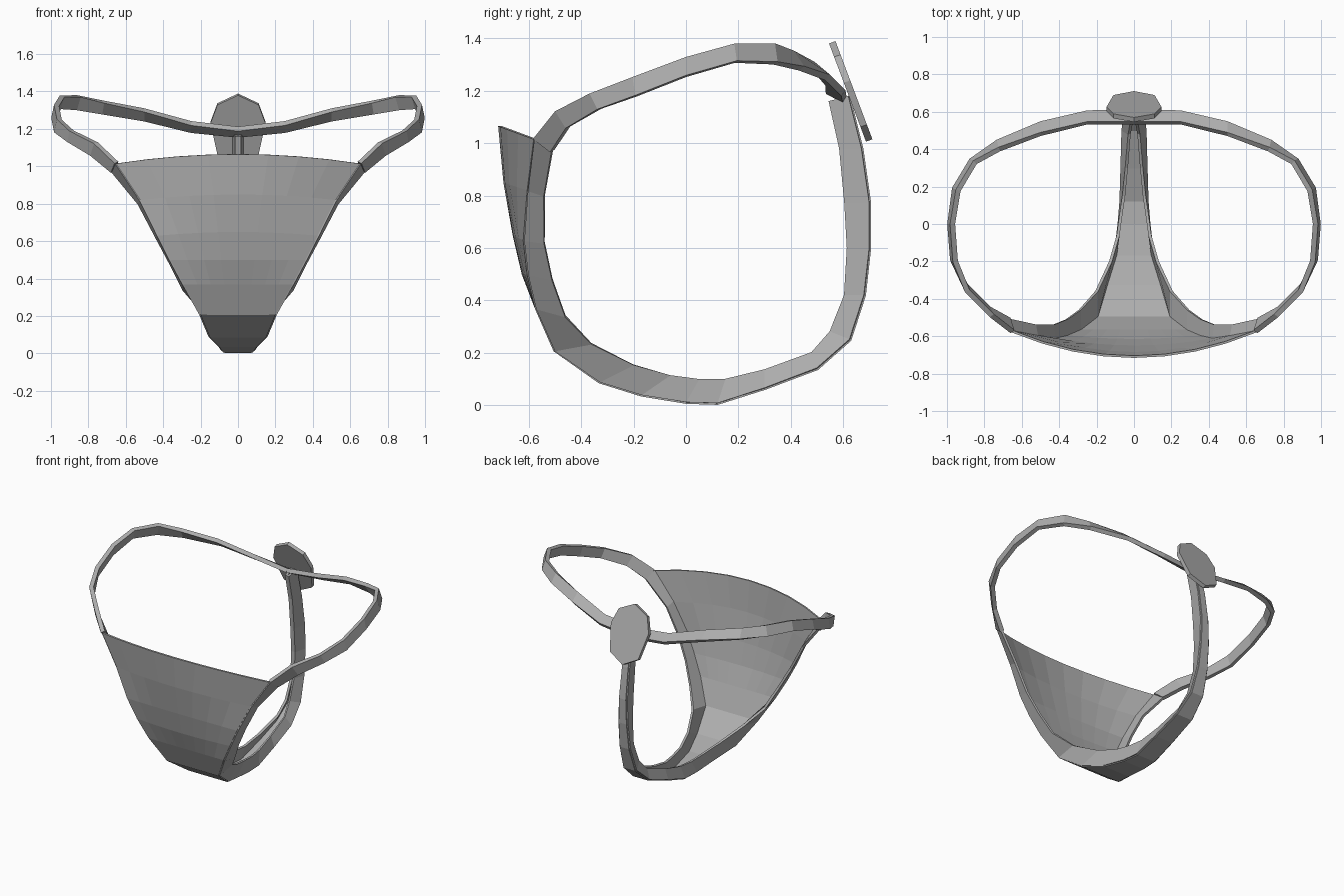
import bpy
from mathutils import Matrix, Vector

cube = bpy.data.objects.get("Cube")
if cube:
    bpy.data.objects.remove(cube, do_unlink=True)

# One plain grey cloth colour
grey = bpy.data.materials.new("cloth_grey")
grey.use_nodes = True
colour = (0.42, 0.42, 0.42, 1)
grey.diffuse_color = colour
grey.node_tree.nodes["Principled BSDF"].inputs["Base Color"].default_value = colour


def add_object(name, verts, faces):
    mesh = bpy.data.meshes.new(name)
    mesh.from_pydata(verts, [], faces)
    mesh.materials.append(grey)
    obj = bpy.data.objects.new(name, mesh)
    bpy.context.collection.objects.link(obj)
    return obj


def thicken(obj, thickness, offset=0):
    mod = obj.modifiers.new("thickness", "SOLIDIFY")
    mod.thickness = thickness
    mod.offset = offset


def add_grid(name, rows):
    """Skin a sheet over rows of equally many points."""
    width = len(rows[0])
    verts = [p for row in rows for p in row]
    faces = []
    for r in range(len(rows) - 1):
        for c in range(width - 1):
            a = r * width + c
            faces.append((a, a + 1, a + width + 1, a + width))
    return add_object(name, verts, faces)


def add_band(name, pairs, thickness):
    """Ribbon between two edge paths, mirrored to the other side."""
    obj = add_grid(name, pairs)
    thicken(obj, thickness)
    mirror = obj.modifiers.new("mirror", "MIRROR")
    mirror.use_clip = True
    return obj


# Leg edge: outer and inner edge points, from hip corner under to the back
leg = [
    ((.65, -.575, 1.015), (.67, -.51, .97)),
    ((.52, -.60, .82), (.53, -.54, .80)),
    ((.425, -.615, .63), (.435, -.54, .62)),
    ((.36, -.60, .50), (.36, -.51, .48)),
    ((.29, -.57, .37), (.29, -.46, .34)),
    ((.20, -.50, .21), (.20, -.36, .235)),
    ((.15, -.33, .09), (.125, -.20, .155)),
    ((.10, -.17, .04), (.085, -.06, .115)),
    ((.08, 0, .012), (.07, .05, .10)),
    ((.07, .12, .008), (.055, .15, .10)),
    ((.065, .30, .065), (.04, .30, .135)),
    ((.06, .50, .14), (.025, .48, .20)),
    ((.045, .625, .25), (.012, .55, .28)),
    ((.035, .68, .42), (.008, .605, .42)),
    ((.03, .70, .60), (.007, .615, .60)),
    ((.025, .70, .77), (.007, .605, .77)),
    ((.022, .67, .98), (.007, .585, .98)),
    ((.02, .62, 1.18), (.007, .545, 1.16)),
]
add_band("leg_edge_and_back_strap", leg, .016)

# Front panel, bulging forward at the top, running under into the back strap
bulge = [(-.135, .05), (-.09, .03), (-.04, .02), (-.02, 0)]
columns = 8
rows = []
for i, (outer, inner) in enumerate(leg):
    dy, dz = bulge[i] if i < len(bulge) else (0, 0)
    x, y, z = outer
    row = []
    for c in range(columns + 1):
        t = 2 * c / columns - 1
        lift = 1 - t * t
        row.append((x * t, y + dy * lift, z + dz * lift))
    rows.append(row)
panel = add_grid("front_panel", rows)
thicken(panel, .012)

# Waistband: upper and lower edge points, from hip corner round to the back
waist = [
    ((.65, -.575, 1.02), (.67, -.51, .97)),
    ((.76, -.49, 1.125), (.78, -.45, 1.06)),
    ((.89, -.36, 1.19), (.90, -.33, 1.13)),
    ((.955, -.20, 1.25), (.97, -.19, 1.18)),
    ((.97, 0, 1.325), (.985, 0, 1.255)),
    ((.94, .18, 1.375), (.96, .19, 1.31)),
    ((.85, .33, 1.375), (.87, .34, 1.305)),
    ((.72, .40, 1.345), (.73, .44, 1.285)),
    ((.50, .48, 1.30), (.50, .54, 1.25)),
    ((.25, .54, 1.23), (.25, .60, 1.19)),
    ((0, .54, 1.20), (0, .605, 1.165)),
]
add_band("waistband", waist, .028)

# Eight-sided plate leaning against the back of the waistband
half = [(0, .20), (.11, .145), (.147, .04), (.11, -.14), (0, -.20)]
outline = half + [(-x, h) for x, h in half[-2:0:-1]]
n = len(outline)
verts = [Vector((x, d, h)) for d in (-.013, .013) for x, h in outline]
faces = [tuple(range(n)), tuple(reversed(range(n, 2 * n)))]
faces += [(i, i + n, (i + 1) % n + n, (i + 1) % n) for i in range(n)]
plate = add_object("back_plate", verts, faces)
plate.data.transform(Matrix.Translation((0, .628, 1.197)) @ Matrix.Rotation(.36, 4, "X"))
